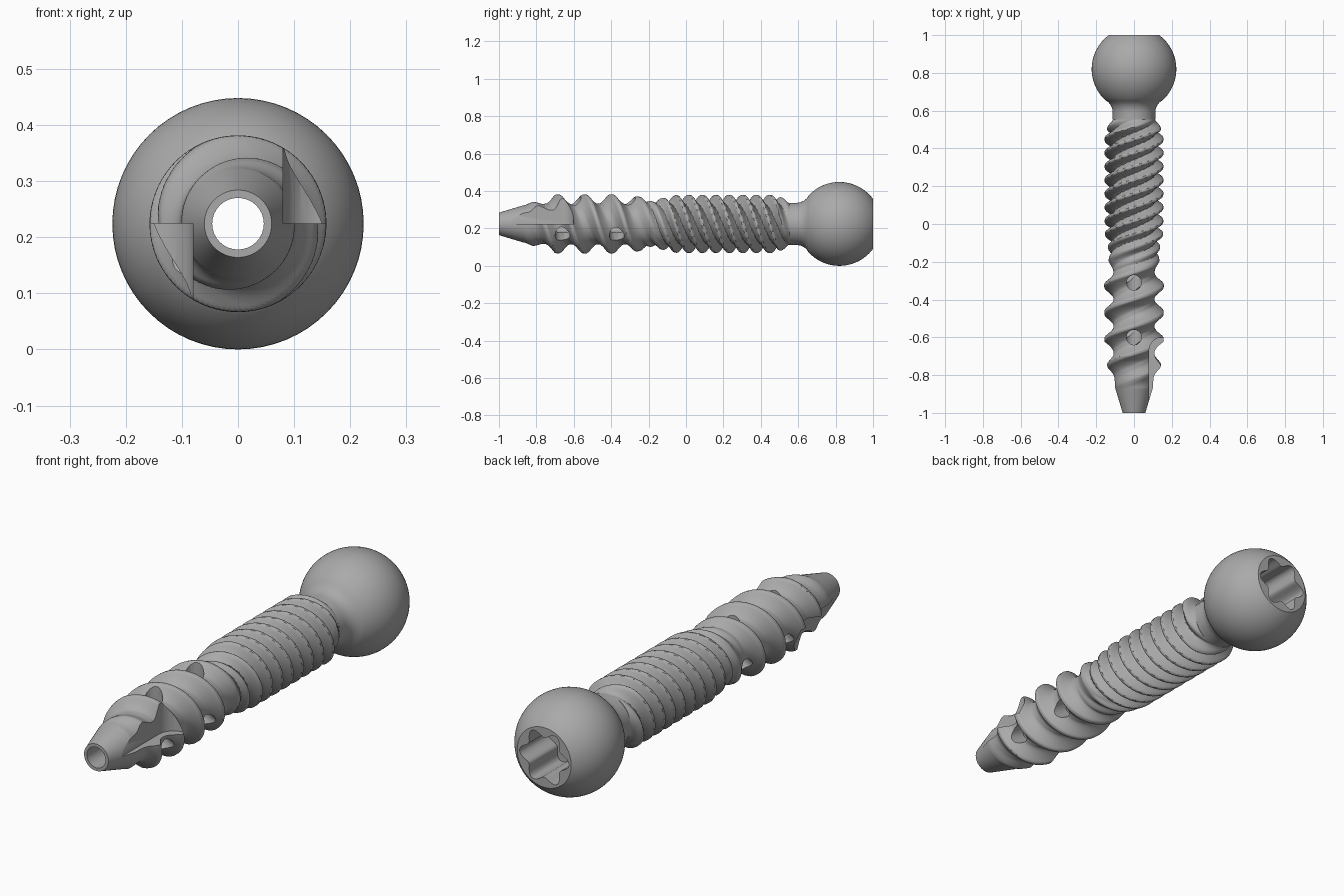
import bpy, bmesh, math
from math import pi, sin, cos
from mathutils import Matrix, Vector

if "Cube" in bpy.data.objects:
    bpy.data.objects.remove(bpy.data.objects["Cube"])

AXIS_Z = 0.224      # height of the long axis, also the ball radius
BALL_Y = 0.82
NECK_Y = 0.553
LEAD = 0.288        # advance of every thread in one turn
BORE = 0.046

steel = bpy.data.materials.new("grey steel")
steel.use_nodes = True
GREY = (0.4, 0.4, 0.4, 1)
steel.diffuse_color = GREY
steel.node_tree.nodes["Principled BSDF"].inputs["Base Color"].default_value = GREY


def make_object(name, bm):
    bmesh.ops.recalc_face_normals(bm, faces=bm.faces)
    mesh = bpy.data.meshes.new(name)
    bm.to_mesh(mesh)
    bm.free()
    mesh.materials.append(steel)
    obj = bpy.data.objects.new(name, mesh)
    bpy.context.collection.objects.link(obj)
    return obj


def lathe(name, stations, radius, segments):
    """Closed solid around the long axis; radius(station, angle)."""
    bm = bmesh.new()
    rings = []
    for s in stations:
        ring = []
        for i in range(segments):
            a = 2 * pi * i / segments
            y, r = radius(s, a)
            ring.append(bm.verts.new((r * cos(a), y, AXIS_Z + r * sin(a))))
        rings.append(ring)
    for lo, hi in zip(rings, rings[1:]):
        for i in range(segments):
            j = (i + 1) % segments
            bm.faces.new((lo[i], lo[j], hi[j], hi[i]))
    bm.faces.new(rings[0])
    bm.faces.new(rings[-1])
    return make_object(name, bm)


def prism(name, outline, depth, matrix):
    """Flat outline pushed along local z and placed by the matrix."""
    bm = bmesh.new()
    face = bm.faces.new([bm.verts.new((u, v, 0)) for u, v in outline])
    top = bmesh.ops.extrude_face_region(bm, geom=[face])
    verts = [v for v in top["geom"] if isinstance(v, bmesh.types.BMVert)]
    bmesh.ops.translate(bm, verts=verts, vec=(0, 0, depth))
    bm.transform(matrix)
    obj = make_object(name, bm)
    obj.hide_render = True
    return obj


def ring_outline(radius, count):
    return [(radius(a) * cos(a), radius(a) * sin(a))
            for a in (2 * pi * i / count for i in range(count))]


def carve(obj, cutters):
    for c in cutters:
        mod = obj.modifiers.new("cut", 'BOOLEAN')
        mod.operation = 'DIFFERENCE'
        mod.solver = 'MANIFOLD'
        mod.object = c
    bpy.context.view_layer.update()
    graph = bpy.context.evaluated_depsgraph_get()
    mesh = bpy.data.meshes.new_from_object(obj.evaluated_get(graph))
    obj.modifiers.clear()
    obj.data = mesh
    for c in cutters:
        bpy.data.objects.remove(c)


def smooth(obj, degrees):
    bpy.ops.object.select_all(action='DESELECT')
    obj.select_set(True)
    bpy.context.view_layer.objects.active = obj
    bpy.ops.object.shade_smooth_by_angle(angle=math.radians(degrees))


def ramp(points, y):
    """Piecewise linear lookup."""
    for (y0, v0), (y1, v1) in zip(points, points[1:]):
        if y <= y1:
            return v0 + (v1 - v0) * max(0, y - y0) / (y1 - y0)
    return points[-1][1]


def along_axis(y):
    return Matrix.Translation((0, y, AXIS_Z)) @ Matrix.Rotation(-pi / 2, 4, 'X')


# Threaded shaft: coarse two-start thread merging into a fine four-start one
CORE = [(-1, 0.06), (-0.87, 0.099), (-0.74, 0.109), (NECK_Y, 0.111)]
COARSE = [(-0.87, 0), (-0.70, 0.048), (-0.32, 0.048), (-0.24, 0.034), (-0.06, 0)]
FINE = [(-0.25, 0), (-0.05, 0.045), (0.49, 0.045), (NECK_Y, 0.004)]


def ridge(y, a, start, pitch, flat, foot, power):
    d = y - start - (pi / 2 - a) / (2 * pi) * LEAD
    d = abs((d + pitch / 2) % pitch - pitch / 2)
    return min(1, max(0, (foot - d) / (foot - flat))) ** power


def shaft_radius(y, a):
    coarse = ramp(COARSE, y) * ridge(y, a, -0.398, LEAD / 2, 0.009, 0.062, 1.6)
    fine = ramp(FINE, y) * ridge(y, a, 0.16, LEAD / 4, 0.007, 0.036, 1.15)
    return y, ramp(CORE, y) + max(coarse, fine)


ROWS = 400
shaft = lathe("threaded_shaft",
              [-1 + (NECK_Y + 1) * i / ROWS for i in range(ROWS + 1)],
              shaft_radius, 96)

# Central bore
cutters = [prism("bore_cutter", ring_outline(lambda a: BORE, 32), 3, along_axis(-1.5))]

# Two cutting flutes with a rounded end, half a turn apart
WALL, END, ROUND = 0.08, -0.60, 0.07
flute = [(WALL, -1.1), (0.4, -1.1), (0.4, END)]
flute += [(WALL + ROUND - ROUND * sin(t), END - ROUND + ROUND * cos(t))
          for t in (pi / 2 * i / 8 for i in range(9))]
for turn in (0, pi):
    place = Matrix.Translation((0, 0, AXIS_Z)) @ Matrix.Rotation(turn, 4, 'Y')
    cutters.append(prism("flute_cutter", flute, 0.4, place))

# Side holes reaching the bore, three around the shaft in two sets
for degrees, y in ((90, -0.31), (-30, -0.37), (210, -0.27)):
    for step in (0, -0.29):
        place = Matrix.Translation((0, y + step, AXIS_Z)) @ Matrix.Rotation(
            pi / 2 - math.radians(degrees), 4, 'Y')
        cutters.append(prism("hole_cutter", ring_outline(lambda a: 0.04, 20), 0.3, place))
carve(shaft, cutters)
smooth(shaft, 35)

# Ball head with neck, flat on the driving end
profile = [(NECK_Y, 0.113), (0.595, 0.113), (0.613, 0.116), (0.63, 0.124), (0.645, 0.136)]
first, last = math.radians(43), pi - math.acos((1 - BALL_Y) / AXIS_Z)
for i in range(33):
    t = first + (last - first) * i / 32
    profile.append((BALL_Y - AXIS_Z * cos(t), AXIS_Z * sin(t)))
head = lathe("ball_head", profile, lambda p, a: p, 64)

# Six-lobed drive socket with the bore behind it
socket = prism("socket_cutter",
               ring_outline(lambda a: 0.105 + 0.017 * cos(6 * a), 96), 0.5, along_axis(0.8))
bore = prism("bore_cutter", ring_outline(lambda a: BORE, 32), 3, along_axis(-1.5))
carve(head, [socket, bore])
smooth(head, 35)
